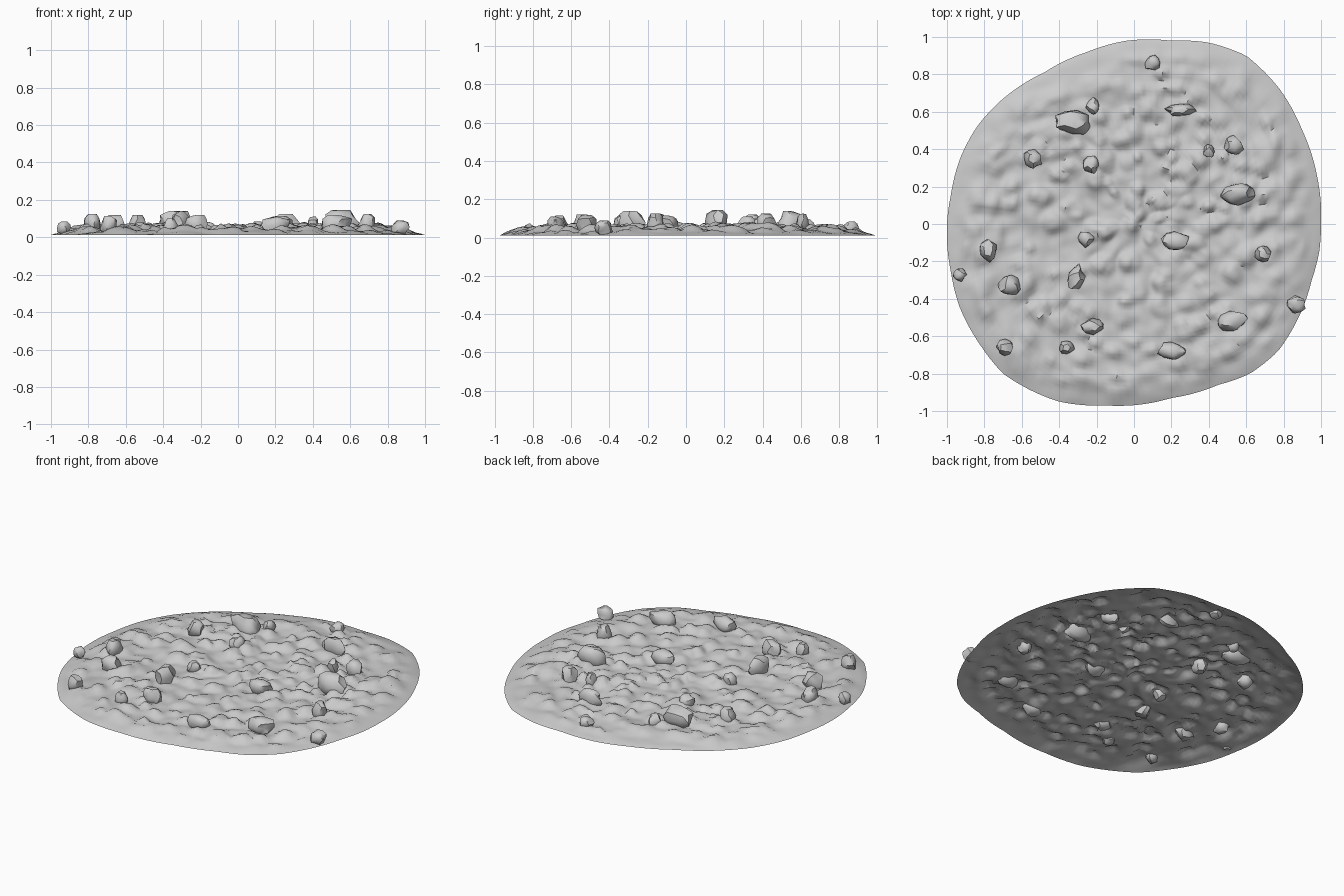
import bpy, bmesh, math, random
from mathutils import Vector, noise

if "Cube" in bpy.data.objects:
    bpy.data.objects.remove(bpy.data.objects["Cube"])

random.seed(7)

# Outline of the patch, counter-clockwise
OUTLINE = [(1, 0), (.98, .25), (.9, .5), (.78, .72), (.6, .9), (.4, .97), (.2, .98),
           (-.04, .98), (-.25, .92), (-.48, .81), (-.7, .67), (-.84, .52), (-.93, .35),
           (-.98, .15), (-1, 0), (-.98, -.25), (-.93, -.45), (-.82, -.65), (-.7, -.8),
           (-.4, -.95), (-.15, -.97), (.2, -.93), (.45, -.86), (.62, -.8), (.77, -.68),
           (.88, -.5), (.95, -.3), (.99, -.15)]
POLAR = [(math.atan2(y, x) % math.tau, math.hypot(x, y)) for x, y in OUTLINE]
POLAR.append((math.tau, 1.0))


def rim(a):
    a %= math.tau
    for (a0, r0), (a1, r1) in zip(POLAR, POLAR[1:]):
        if a0 <= a <= a1:
            return r0 + (r1 - r0) * (a - a0) / (a1 - a0)
    return 1.0


# Small pebbly bumps merged into the soil: x, y, radius, height
BUMPS = []
for i in range(330):
    a, d = random.uniform(0, math.tau), math.sqrt(random.random()) * .94
    r = rim(a) * d
    BUMPS.append((r * math.cos(a), r * math.sin(a),
                  random.uniform(.025, .055), random.uniform(.012, .034)))


def soil_height(x, y):
    d = math.hypot(x, y) / rim(math.atan2(y, x))
    edge = min(1, max(0, (1 - d) / .16))
    h = .04 + .014 * noise.noise(Vector((x * 5, y * 5, 1)))
    h += .014 * noise.noise(Vector((x * 14, y * 14, 4)))
    bump = 0
    for bx, by, br, bh in BUMPS:
        q = ((x - bx) ** 2 + (y - by) ** 2) / (br * br)
        if q < 2.5:
            bump = max(bump, bh * math.exp(-q * q))
    return max(.006, .012 + (h + bump - .012) * edge ** .7)


def finish(name, bm, angle):
    me = bpy.data.meshes.new(name)
    bm.to_mesh(me)
    bm.free()
    ob = bpy.data.objects.new(name, me)
    bpy.context.collection.objects.link(ob)
    bpy.ops.object.select_all(action='DESELECT')
    ob.select_set(True)
    bpy.context.view_layer.objects.active = ob
    bpy.ops.object.shade_smooth_by_angle(angle=math.radians(angle))
    return ob


# Soil sheet: open single surface clipped to the outline
bm = bmesh.new()
SEG, RINGS = 168, 50
rings = []
centre = bm.verts.new((0, 0, soil_height(0, 0)))
for i in range(1, RINGS + 1):
    ring = []
    for j in range(SEG):
        a = math.tau * j / SEG
        r = rim(a) * i / RINGS
        x, y = r * math.cos(a), r * math.sin(a)
        ring.append(bm.verts.new((x, y, soil_height(x, y))))
    rings.append(ring)
for j in range(SEG):
    k = (j + 1) % SEG
    bm.faces.new((centre, rings[0][j], rings[0][k]))
    for inner, outer in zip(rings, rings[1:]):
        bm.faces.new((inner[j], outer[j], outer[k], inner[k]))
finish("soil", bm, 50)

# Larger half-buried stones: x, y, half width, half depth, top height
STONES = [(-.32, .54, .10, .06, .14), (.25, .61, .075, .035, .125), (-.54, .35, .05, .05, .12),
          (-.23, .32, .045, .05, .11), (-.22, .63, .04, .04, .10), (.10, .86, .04, .04, .085),
          (.53, .42, .05, .05, .125), (.40, .39, .03, .035, .11), (.55, .16, .095, .055, .145),
          (.69, -.16, .04, .045, .125), (.22, -.09, .07, .05, .115), (-.26, -.08, .04, .04, .10),
          (-.31, -.29, .045, .065, .14), (-.22, -.55, .06, .04, .12), (-.66, -.33, .06, .055, .12),
          (-.78, -.14, .045, .06, .125), (-.93, -.27, .035, .035, .085), (-.69, -.66, .045, .04, .115),
          (-.36, -.66, .04, .035, .10), (.52, -.52, .085, .05, .12), (.2, -.68, .07, .05, .11),
          (.87, -.43, .05, .045, .09)]
bm = bmesh.new()
for n, (x, y, rx, ry, top) in enumerate(STONES):
    low = .015
    spin = random.uniform(-.3, .3)
    for v in bmesh.ops.create_icosphere(bm, subdivisions=2, radius=1)['verts']:
        p = v.co.copy()
        p *= 1 + .38 * noise.noise(p * 1.3 + Vector((n * 7.3, 0, 0)))
        px, py = p.x * rx, p.y * ry
        v.co = (x + px * math.cos(spin) - py * math.sin(spin),
                y + px * math.sin(spin) + py * math.cos(spin),
                max(.0, low + (top - low) * (max(-1, min(1, p.z * 1.15)) + 1) / 2))
finish("stones", bm, 40)
